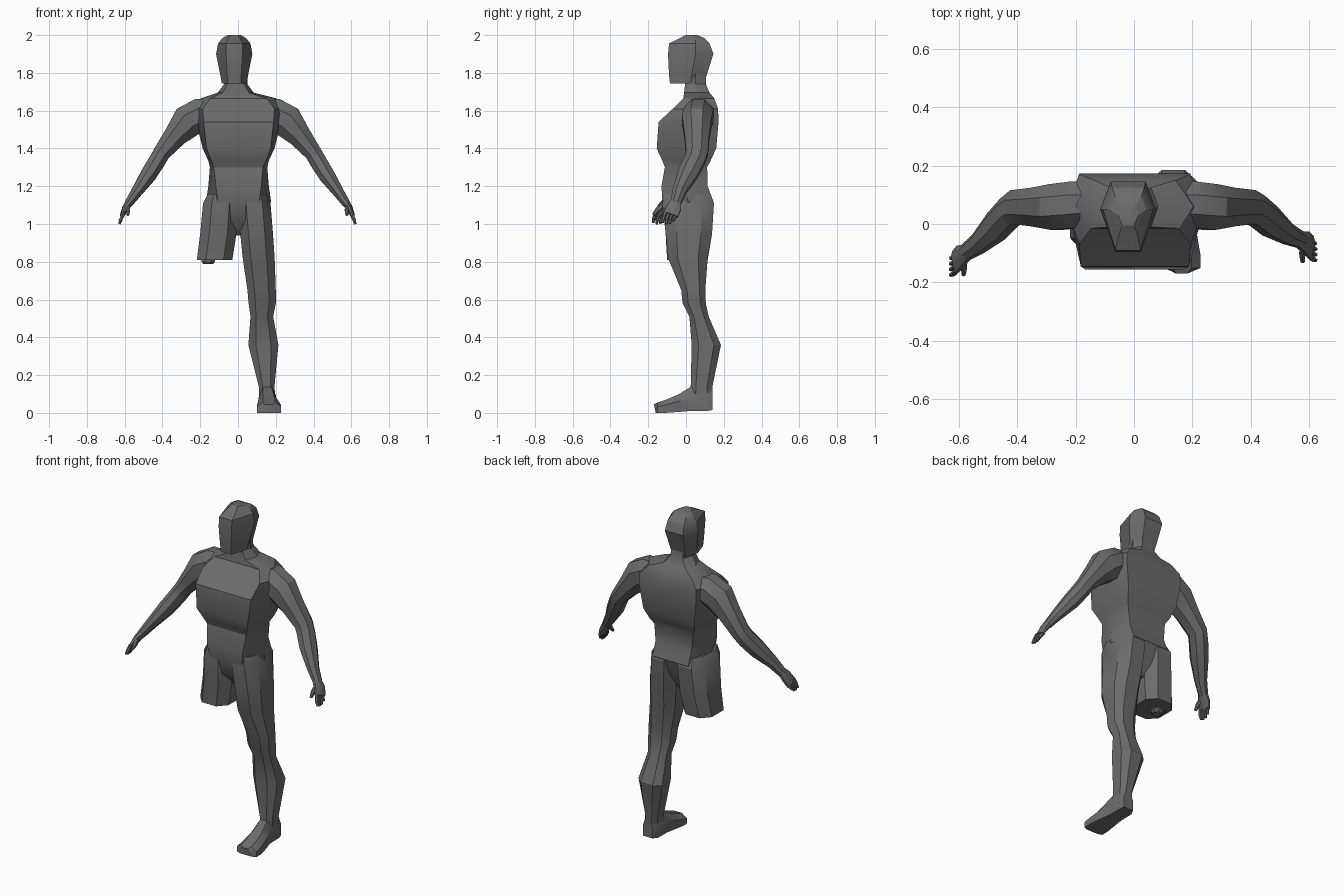
import bpy, bmesh, math
from mathutils import Vector

grey = bpy.data.materials.new("dark grey")
grey.diffuse_color = (0.15, 0.15, 0.15, 1)


def loft(name, rings, angle=30):
    """Skin equal-length rings of points and cap both ends."""
    bm = bmesh.new()
    vs = [[bm.verts.new(p) for p in r] for r in rings]
    n = len(vs[0])
    for a, b in zip(vs, vs[1:]):
        for i in range(n):
            j = (i + 1) % n
            bm.faces.new((a[i], a[j], b[j], b[i]))
    bm.faces.new(vs[0])
    bm.faces.new(vs[-1])
    bmesh.ops.recalc_face_normals(bm, faces=bm.faces)
    me = bpy.data.meshes.new(name)
    bm.to_mesh(me)
    bm.free()
    me.materials.append(grey)
    ob = bpy.data.objects.new(name, me)
    bpy.context.collection.objects.link(ob)
    bpy.ops.object.select_all(action='DESELECT')
    ob.select_set(True)
    bpy.context.view_layer.objects.active = ob
    bpy.ops.object.shade_smooth_by_angle(angle=math.radians(angle))
    return ob


def body_ring(z, wf, yf, wm, ym, wb, yb, cx=0.003):
    """Symmetric slice: front width, widest point, back width."""
    half = [(0, yf), (wf, yf), (wm, ym), (wb, yb), (0, yb)]
    pts = half + [(-x, y) for x, y in half[-2:0:-1]]
    return [(cx + x, y, z) for x, y in pts]


def leg_ring(z, x0, x1, y0, y1):
    """Chamfered box slice."""
    a, b = (x1 - x0) * 0.25, (y1 - y0) * 0.24
    pts = [(x0 + a, y0), (x1 - a, y0), (x1, y0 + b), (x1, y1 - b),
           (x1 - a, y1), (x0 + a, y1), (x0, y1 - b), (x0, y0 + b)]
    return [(x, y, z) for x, y in pts]


def tube(name, stations, sides=8):
    """Tapered limb along (x, y, z, side radius, depth radius) stations."""
    pts = [Vector(s[:3]) for s in stations]
    rings = []
    for i, s in enumerate(stations):
        d = (pts[min(i + 1, len(pts) - 1)] - pts[max(i - 1, 0)]).normalized()
        depth = (Vector((0, 1, 0)) - d * d.y).normalized()
        side = d.cross(depth)
        k = 1 / math.cos(math.pi / sides)
        ring = []
        for j in range(sides):
            t = 2 * math.pi * (j + 0.5) / sides
            ring.append(pts[i] + side * (math.cos(t) * s[3] * k) + depth * (math.sin(t) * s[4] * k))
        rings.append(ring)
    return loft(name, rings)


# Torso, from crotch to neck
loft("torso", [body_ring(*r) for r in [
    (0.94, .015, -.03, .03, .02, .02, .07),
    (1.02, .08, -.10, .12, .02, .09, .115),
    (1.12, .11, -.125, .172, .01, .12, .145),
    (1.20, .12, -.130, .160, .00, .12, .115),
    (1.30, .13, -.112, .152, .00, .13, .112),
    (1.335, .145, -.125, .160, .02, .15, .13),
    (1.40, .170, -.155, .190, .03, .17, .16),
    (1.54, .185, -.145, .225, .04, .19, .172),
    (1.61, .190, -.07, .235, .05, .19, .170),
    (1.665, .15, -.015, .200, .06, .14, .150)]]
    + [body_ring(*r, cx=-.012) for r in [
        (1.695, .07, -.01, .095, .06, .07, .125),
        (1.74, .045, -.005, .062, .05, .04, .105),
        (1.80, .045, -.005, .062, .05, .04, .105)]])

# Head: narrow face, wide middle, tapered crown
loft("head", [body_ring(*r, cx=-.02) for r in [
    (1.745, .035, -.085, .066, .01, .045, .095),
    (1.79, .037, -.090, .074, .03, .05, .110),
    (1.90, .043, -.095, .096, .05, .06, .145),
    (1.955, .043, -.090, .086, .05, .055, .125),
    (1.985, .030, -.030, .062, .05, .045, .095),
    (2.00, .020, -.005, .035, .03, .025, .060)]], 25)

# Whole leg and cut thigh
loft("left_leg", [leg_ring(*r) for r in [
    (1.16, .03, .150, -.115, .120), (1.11, .00, .172, -.125, .148),
    (0.95, .012, .185, -.108, .138), (0.82, .025, .194, -.095, .115),
    (0.65, .050, .200, -.025, .102), (0.58, .056, .200, -.018, .105),
    (0.51, .066, .186, .018, .120), (0.36, .055, .214, .030, .185),
    (0.14, .110, .193, .025, .140), (0.05, .115, .200, .020, .140)]])
loft("right_thigh", [leg_ring(*r) for r in [
    (1.16, -.160, -.03, -.115, .120), (1.11, -.185, .00, -.125, .148),
    (0.95, -.200, -.008, -.108, .138), (0.81, -.218, -.030, -.100, .115)]])

# Bone end below the cut
tube("thigh_bone", [(-.158, .01, .83, .035, .035), (-.158, .01, .80, .035, .035),
                    (-.158, .01, .788, .026, .026)])


# Foot, lofted from heel to toes
def foot_ring(y, x0, x1, z1, z0=0.0, skew=0.0):
    a, b = (x1 - x0) * .25, (z1 - z0) * .4
    return [(x0, y + skew, z0), (x1, y + skew, z0), (x1, y + skew, z1 - b),
            (x1 - a, y, z1), (x0 + a, y, z1), (x0, y + skew, z1 - b)]


loft("foot", [foot_ring(*r) for r in [
    (.140, .125, .190, .12, .015), (.110, .112, .200, .15, .01),
    (.020, .110, .200, .135, .01), (-.040, .106, .216, .098, .005),
    (-.110, .100, .228, .068, .0), (-.150, .100, .228, .055, .0),
    (-.170, .125, .200, .045, .0, .01)]])

# Arms and hands; the right forearm swings a little further forward
for label, s, swing in (("left", 1, 0.0), ("right", -1, 0.05)):
    def place(x, y, z, a, b):
        f = min(max((x - .40) / .2, 0), 1)
        return (s * x - .003, y - swing * f, z, a, b)

    tube(label + "_arm", [place(*p) for p in [
        (.130, .070, 1.590, .070, .070), (.195, .066, 1.580, .086, .080),
        (.263, .058, 1.543, .088, .078), (.330, .058, 1.465, .062, .066),
        (.402, .058, 1.375, .045, .058), (.425, .045, 1.335, .045, .055),
        (.468, .010, 1.265, .043, .053), (.530, -.035, 1.175, .030, .036),
        (.575, -.055, 1.110, .022, .028)]])
    tube(label + "_palm", [place(*p) for p in [
        (.565, -.052, 1.125, .022, .026), (.590, -.062, 1.090, .018, .038),
        (.608, -.080, 1.050, .012, .040)]])
    # Four fingers fanned along the palm edge, then the thumb
    for i in range(4):
        y = -.108 + .019 * i
        drop = (.045, .052, .050, .036)[i]
        tube(f"{label}_finger_{i + 1}", [place(*p) for p in [
            (.604, y, 1.062 - .004 * i, .009, .009),
            (.614, y - .012, 1.030, .009, .008),
            (.624, y - .016, 1.052 - drop, .006, .006)]], 6)
    tube(label + "_thumb", [place(*p) for p in [
        (.582, -.075, 1.100, .012, .014), (.578, -.105, 1.075, .010, .012),
        (.580, -.128, 1.048, .007, .007)]], 6)
